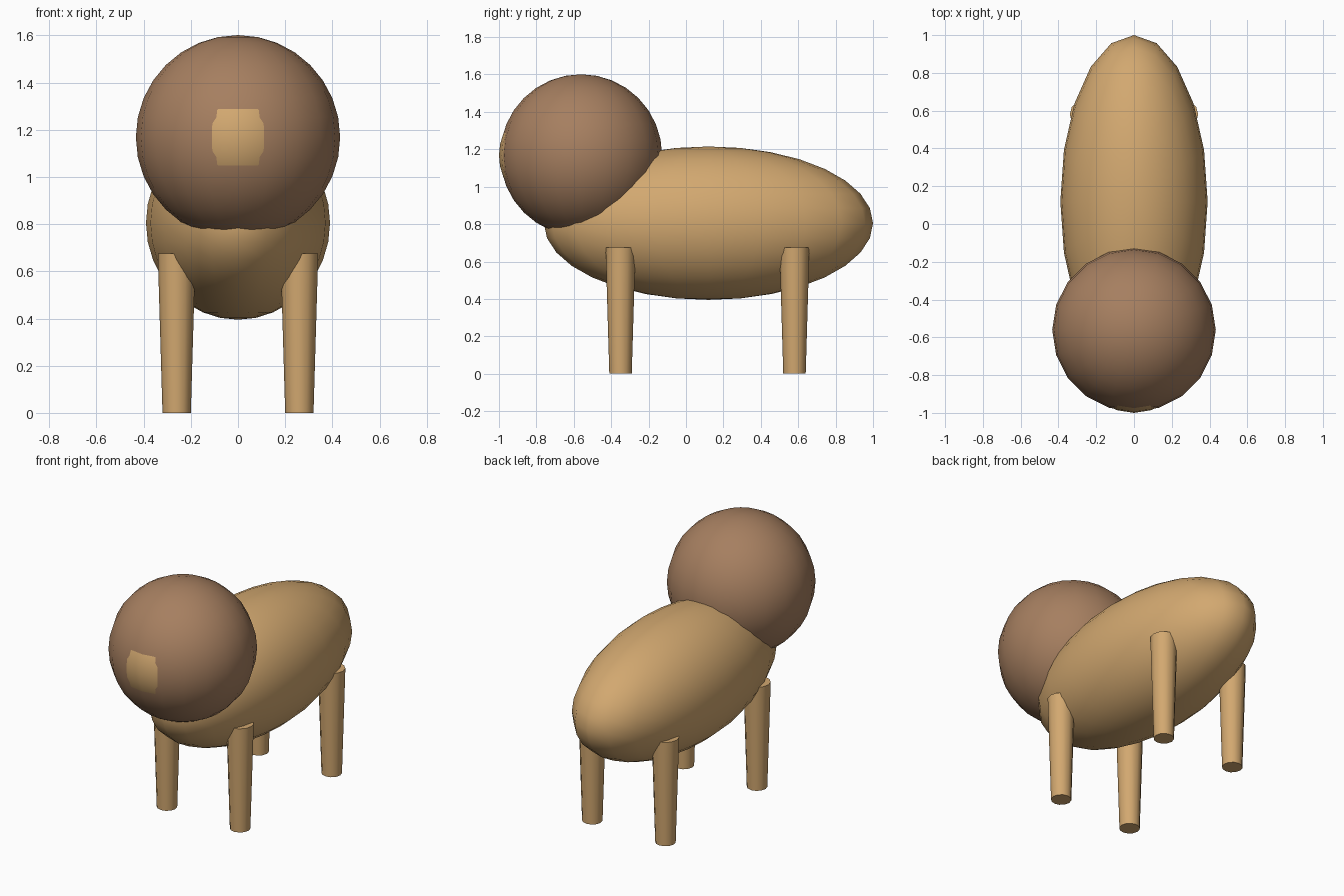
import bpy
import math

cube = bpy.data.objects.get("Cube")
if cube:
    bpy.data.objects.remove(cube, do_unlink=True)


def make_material(name, rgb):
    mat = bpy.data.materials.new(name)
    mat.use_nodes = True
    color = (*rgb, 1.0)
    mat.diffuse_color = color
    bsdf = mat.node_tree.nodes["Principled BSDF"]
    bsdf.inputs["Base Color"].default_value = color
    bsdf.inputs["Roughness"].default_value = 0.8
    return mat


def finish(name, mat):
    obj = bpy.context.object
    obj.name = name
    obj.data.materials.append(mat)
    bpy.ops.object.transform_apply(location=False, rotation=False, scale=True)
    bpy.ops.object.shade_smooth_by_angle(angle=math.radians(40))
    return obj


def ellipsoid(name, center, radii, mat):
    bpy.ops.mesh.primitive_uv_sphere_add(
        segments=20, ring_count=16, radius=1, location=center)
    bpy.context.object.scale = radii
    return finish(name, mat)


def leg(name, x, y, mat):
    height = 0.675
    bpy.ops.mesh.primitive_cone_add(
        vertices=12, radius1=0.06, radius2=0.08, depth=height,
        location=(x, y, height / 2))
    return finish(name, mat)


tan = make_material("tan fur", (0.645, 0.392, 0.162))
brown = make_material("brown mane", (0.381, 0.212, 0.117))

# Long body, and a head whose muzzle just breaks through the round mane
ellipsoid("body", (0, 0.12, 0.805), (0.39, 0.88, 0.41), tan)
ellipsoid("mane", (0, -0.5607, 1.168), (0.433, 0.433, 0.433), brown)
ellipsoid("head", (0, -0.70, 1.168), (0.30, 0.30, 0.30), tan)

# Four tapered legs
for end, y in (("front", -0.35), ("back", 0.58)):
    for side, x in (("left", 0.26), ("right", -0.26)):
        leg(f"{end}_{side}_leg", x, y, tan)
